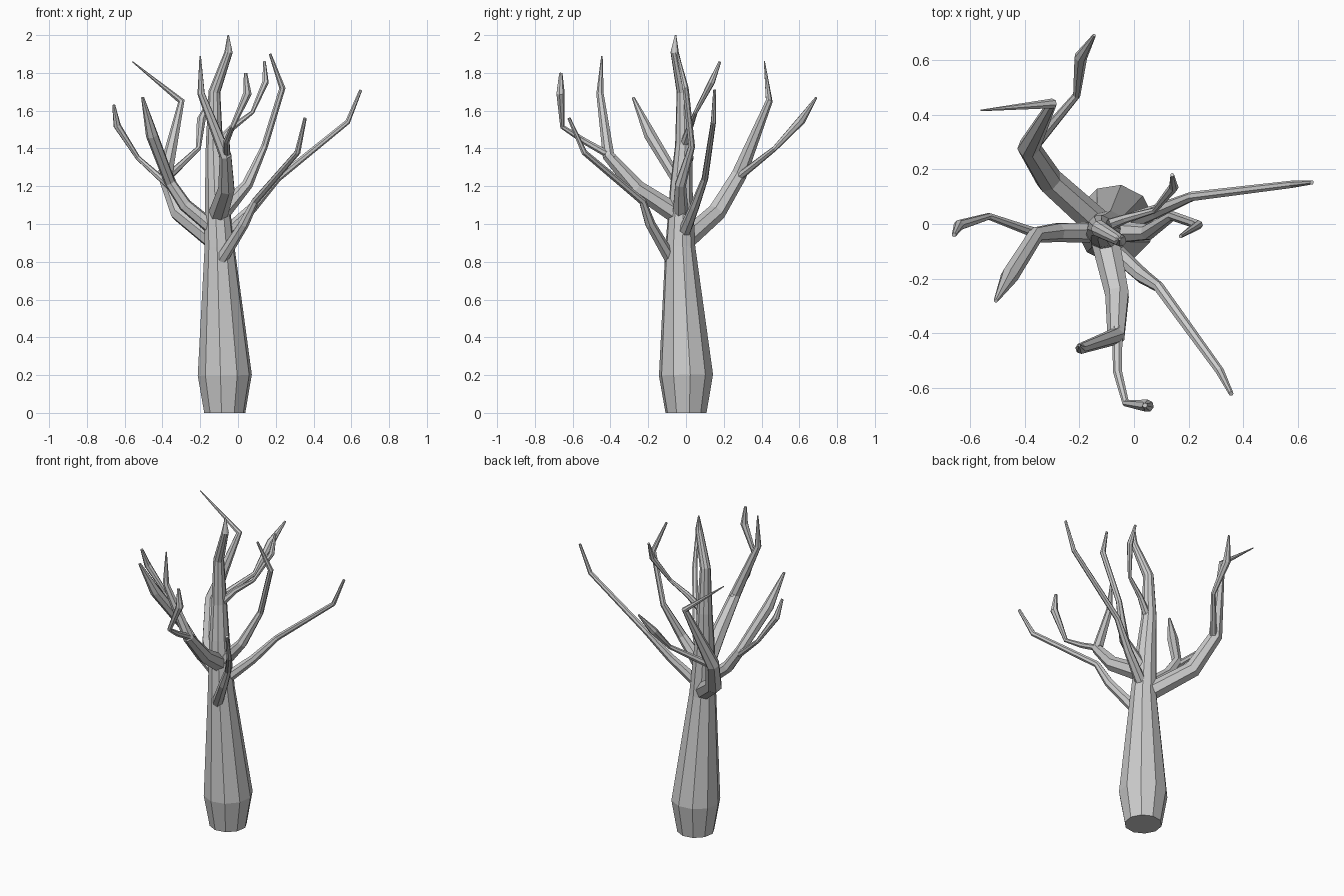
import bpy, bmesh, math
from mathutils import Vector


def limb(name, pts, sides=7):
    """Flat-faced tapering tube through (x, y, z, radius) points."""
    bm = bmesh.new()
    cs = [Vector(p[:3]) for p in pts]
    rings, prev, side = [], None, None
    for i, c in enumerate(cs):
        a = (c - cs[i - 1]).normalized() if i else Vector()
        b = (cs[i + 1] - c).normalized() if i < len(cs) - 1 else Vector()
        t = (a + b).normalized()
        if side is None:
            if sides > 8:
                t = Vector((0, 0, 1))
            side = t.orthogonal().normalized()
        else:
            side.rotate(prev.rotation_difference(t))
        prev = t
        up = t.cross(side)
        ring = []
        for k in range(sides):
            ang = 2 * math.pi * k / sides
            ring.append(bm.verts.new(c + pts[i][3] * (math.cos(ang) * side + math.sin(ang) * up)))
        rings.append(ring)
    for r, s in zip(rings, rings[1:]):
        for k in range(sides):
            n = (k + 1) % sides
            bm.faces.new((r[k], r[n], s[n], s[k]))
    bm.faces.new(rings[0][::-1])
    bm.faces.new(rings[-1])
    bmesh.ops.recalc_face_normals(bm, faces=bm.faces)
    me = bpy.data.meshes.new(name)
    bm.to_mesh(me)
    bm.free()
    bpy.context.collection.objects.link(bpy.data.objects.new(name, me))


# Trunk with its bent leader
limb("trunk", [(-.07, 0, 0, .11), (-.07, 0, .2, .145), (-.098, -.03, .88, .08),
               (-.115, -.025, 1.2, .06), (-.125, -.012, 1.42, .046),
               (-.125, -.018, 1.7, .032), (-.05, -.06, 1.91, .022), (-.052, -.055, 2.0, .004)], 10)

# Back branch and its twig
limb("back_branch", [(-.11, -.02, .9, .055), (-.31, .16, 1.06, .05), (-.385, .28, 1.26, .042),
                     (-.3, .44, 1.65, .019), (-.56, .415, 1.86, .003)])
limb("back_twig", [(-.37, .28, 1.25, .022), (-.21, .47, 1.4, .014),
                   (-.195, .61, 1.55, .024), (-.145, .69, 1.67, .006)])

# Left branch and its twig
limb("left_branch", [(-.1, -.03, .95, .04), (-.28, -.03, 1.1, .036), (-.36, -.04, 1.22, .03),
                     (-.455, -.19, 1.47, .033), (-.505, -.28, 1.67, .008)])
limb("left_twig", [(-.34, -.04, 1.18, .02), (-.53, .028, 1.35, .013),
                   (-.64, -.005, 1.52, .02), (-.658, -.04, 1.63, .008)])

# Front branch and its twig
limb("front_branch", [(-.11, -.03, 1.04, .055), (-.06, -.26, 1.19, .045), (-.065, -.41, 1.36, .033),
                      (-.195, -.455, 1.69, .02), (-.2, -.445, 1.89, .004)])
limb("front_twig", [(-.06, -.38, 1.35, .02), (-.06, -.54, 1.44, .017), (-.03, -.655, 1.515, .013),
                    (.05, -.665, 1.69, .023), (.04, -.663, 1.8, .009)])

# Low front right branch
limb("front_right_branch", [(-.09, -.08, .81, .034), (.03, -.19, 1.0, .028), (.09, -.23, 1.12, .02),
                            (.315, -.54, 1.38, .016), (.355, -.62, 1.56, .009)])

# Long right branch
limb("right_branch", [(-.09, -.02, .93, .036), (.08, .045, 1.09, .026), (.21, .1, 1.24, .018),
                      (.58, .145, 1.54, .014), (.65, .152, 1.71, .008)])

# Upright right branch
limb("upright_branch", [(-.09, -.03, 1.05, .045), (.05, -.03, 1.21, .03), (.14, .03, 1.41, .018),
                        (.235, -.003, 1.72, .017), (.17, -.045, 1.9, .007)])

# Upper back right branch
limb("upper_branch", [(-.11, -.01, 1.42, .025), (-.03, .02, 1.51, .017), (.075, .05, 1.59, .011),
                      (.145, .135, 1.75, .018), (.14, .18, 1.86, .007)])
